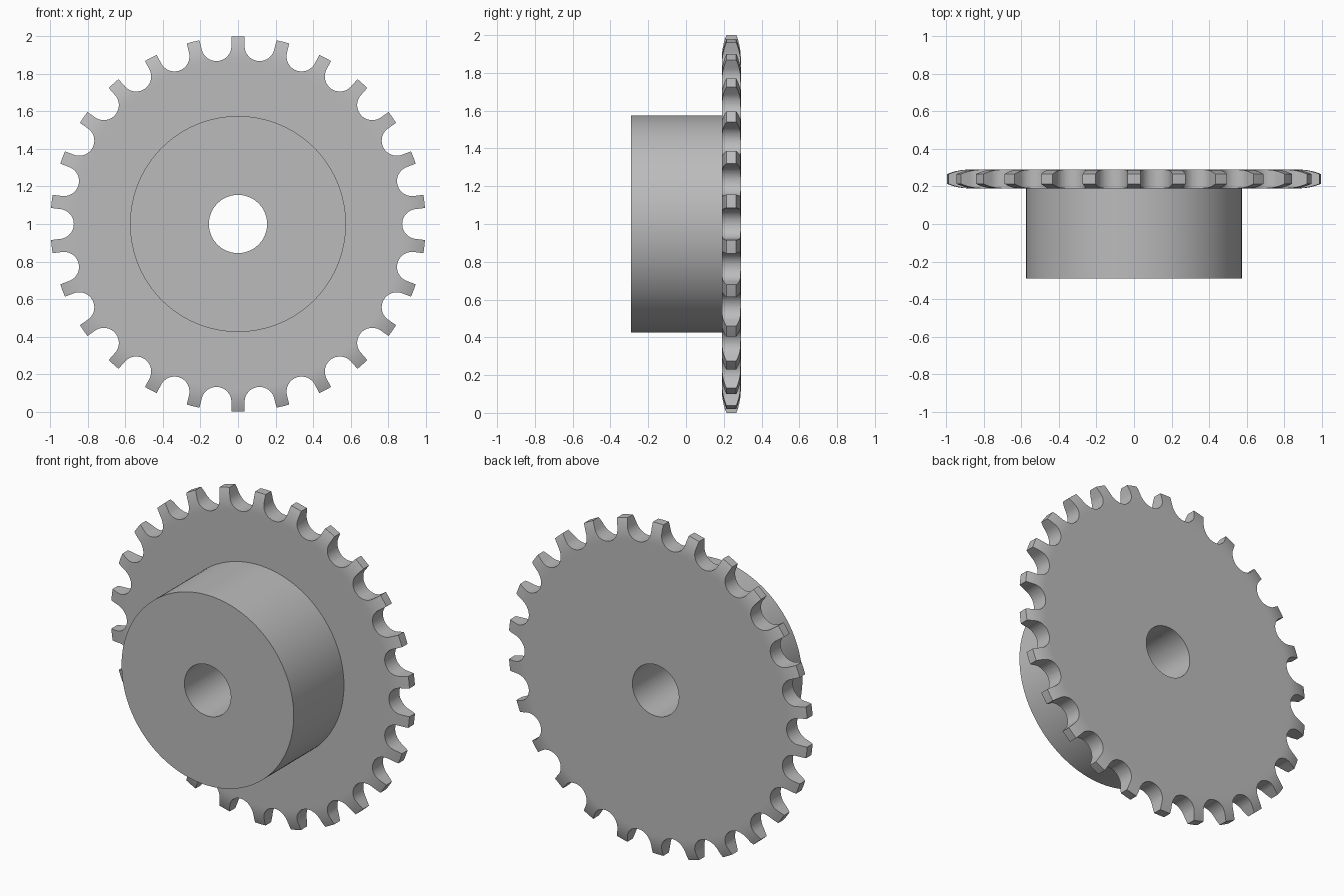
import bpy, bmesh
from math import sin, cos, asin, pi, radians
from mathutils import Matrix, Vector

if "Cube" in bpy.data.objects:
    bpy.data.objects.remove(bpy.data.objects["Cube"], do_unlink=True)

TEETH = 26
BORE, HUB_R, TIP_R = 0.155, 0.575, 1.0
FRONT, SEAT, BACK = -0.29, 0.19, 0.29      # positions along the shaft (y)
ROLLER_C, ROLLER_R = 0.955, 0.08           # round seats between the teeth

steel = bpy.data.materials.new("grey steel")
steel.use_nodes = True
steel.diffuse_color = (0.5, 0.5, 0.5, 1)
steel.node_tree.nodes["Principled BSDF"].inputs["Base Color"].default_value = (0.5, 0.5, 0.5, 1)


def finish(bm, name):
    """Turn a bmesh into a named object standing at shaft height."""
    bmesh.ops.recalc_face_normals(bm, faces=bm.faces)
    mesh = bpy.data.meshes.new(name)
    bm.to_mesh(mesh)
    bm.free()
    mesh.materials.append(steel)
    obj = bpy.data.objects.new(name, mesh)
    obj.location.z = TIP_R
    bpy.context.collection.objects.link(obj)
    return obj


def lathe(name, profile, steps):
    """Revolve a closed (radius, y) profile around the shaft."""
    bm = bmesh.new()
    verts = [bm.verts.new((0, y, r)) for r, y in profile]
    edges = [bm.edges.new((v, verts[i - 1])) for i, v in enumerate(verts)]
    bmesh.ops.spin(bm, geom=verts + edges, cent=(0, 0, 0), axis=(0, 1, 0),
                   angle=2 * pi, steps=steps, use_merge=True)
    bmesh.ops.remove_doubles(bm, verts=bm.verts, dist=1e-5)
    return finish(bm, name)


def shade(obj):
    bpy.ops.object.select_all(action="DESELECT")
    obj.select_set(True)
    bpy.context.view_layer.objects.active = obj
    bpy.ops.object.shade_smooth_by_angle(angle=radians(30))


# Hub: thick tube in front of the plate
hub = lathe("hub", [(BORE, FRONT), (HUB_R, FRONT), (HUB_R, SEAT), (BORE, SEAT)], 128)

# Plate: disc whose rim curves in towards the tooth tips on both sides
mid, half = (SEAT + BACK) / 2, (BACK - SEAT) / 2
rim, drop = 0.12, 0.024
curve = (rim ** 2 + drop ** 2) / (2 * drop)
sweep = asin(rim / curve)
side = [(BORE, half), (TIP_R - rim - 0.02, half)]
for i in range(9):
    a = sweep * i / 8
    side.append((TIP_R - rim + curve * sin(a), half - curve * (1 - cos(a))))
profile = [(r, mid - h) for r, h in side] + [(r, mid + h) for r, h in reversed(side)]
plate = lathe("toothed_plate", profile, TEETH * 8)

# Tooth gaps: round seat with flanks parallel to the neighbouring teeth
pitch = pi / TEETH
flank = Vector((cos(pitch), sin(pitch)))
arc = [pi / 2 + pitch + (pi - 2 * pitch) * i / 24 for i in range(25)]
gap = [Vector((ROLLER_C + ROLLER_R * cos(a), ROLLER_R * sin(a))) for a in arc]
gap.insert(0, gap[0] + flank * 0.15)
gap.append(gap[-1] + Vector((flank.x, -flank.y)) * 0.15)

bm = bmesh.new()
for k in range(TEETH):
    turn = Matrix.Rotation((2 * k + 1) * pitch, 3, "Y")
    face = bm.faces.new([bm.verts.new(turn @ Vector((p.y, SEAT - 0.1, p.x))) for p in gap])
    new = bmesh.ops.extrude_face_region(bm, geom=[face])["geom"]
    bmesh.ops.translate(bm, vec=(0, 0.3, 0),
                        verts=[g for g in new if isinstance(g, bmesh.types.BMVert)])
cutter = finish(bm, "gap_cutter")
cutter.hide_render = True

cut = plate.modifiers.new("tooth gaps", "BOOLEAN")
cut.operation = "DIFFERENCE"
cut.solver = "EXACT"
cut.object = cutter
bpy.context.view_layer.update()
bpy.context.view_layer.objects.active = plate
bpy.ops.object.modifier_apply(modifier=cut.name)
bpy.data.objects.remove(cutter, do_unlink=True)

for part in (hub, plate):
    shade(part)
